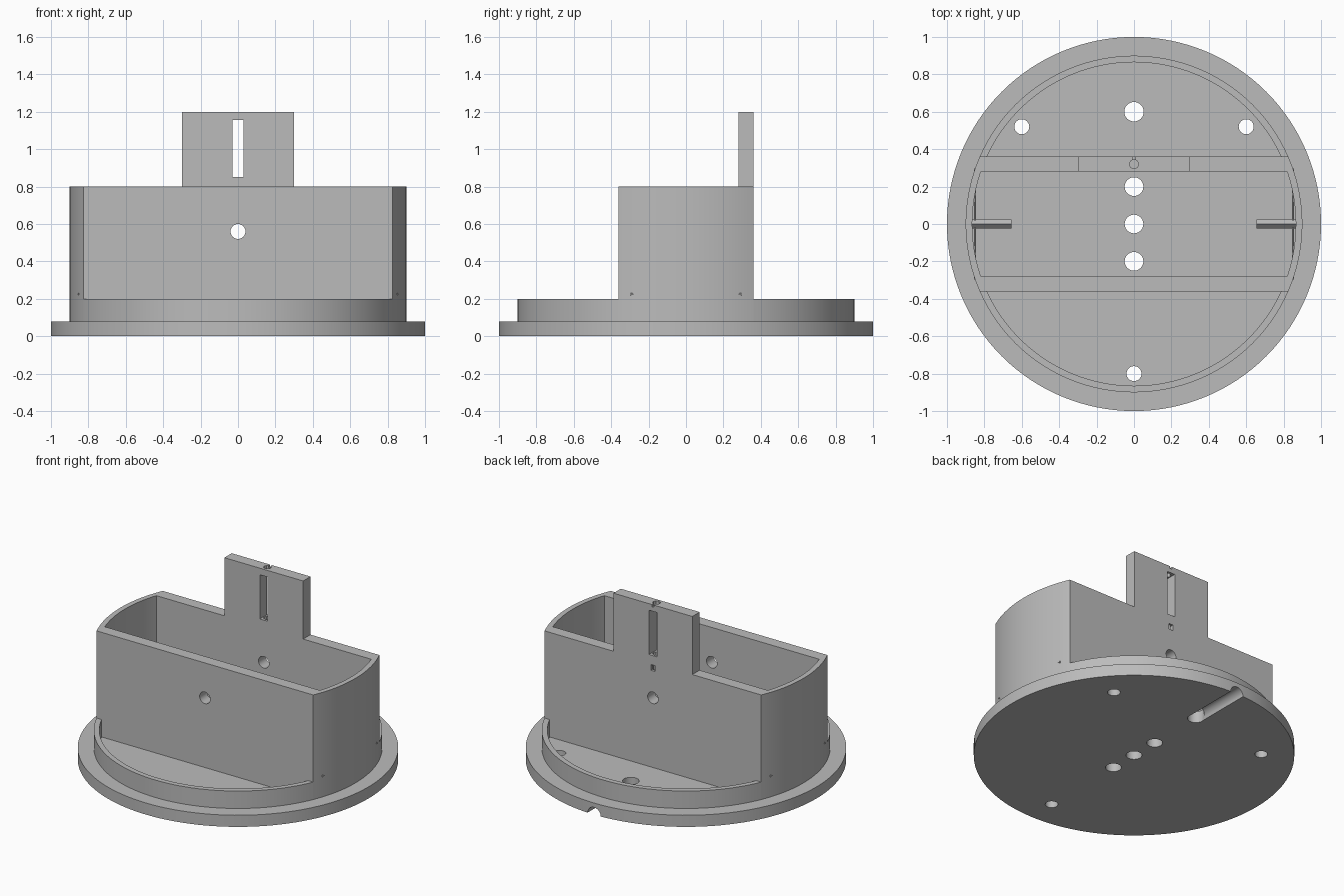
import bpy, bmesh, math
from mathutils import Matrix

cube = bpy.data.objects.get("Cube")
if cube:
    bpy.data.objects.remove(cube, do_unlink=True)

grey = bpy.data.materials.new("plain grey")
grey.use_nodes = True
COLOUR = (0.5, 0.5, 0.5, 1)
grey.diffuse_color = COLOUR
grey.node_tree.nodes["Principled BSDF"].inputs["Base Color"].default_value = COLOUR

BASE_R, WALL_R, INNER_R = 1.0, 0.9, 0.865
BASE_TOP, RIM_TOP, TUB_TOP, TAB_TOP = 0.08, 0.2, 0.8, 1.2
OUT_Y, IN_Y = 0.36, 0.28


def finish(name, bm):
    bmesh.ops.recalc_face_normals(bm, faces=bm.faces)
    mesh = bpy.data.meshes.new(name)
    bm.to_mesh(mesh)
    bm.free()
    mesh.materials.append(grey)
    ob = bpy.data.objects.new(name, mesh)
    bpy.context.collection.objects.link(ob)
    return ob


def prism(name, outline, z0, z1):
    bm = bmesh.new()
    face = bm.faces.new([bm.verts.new((x, y, z0)) for x, y in outline])
    new = bmesh.ops.extrude_face_region(bm, geom=[face])["geom"]
    bmesh.ops.translate(bm, vec=(0, 0, z1 - z0),
                        verts=[v for v in new if isinstance(v, bmesh.types.BMVert)])
    return finish(name, bm)


def box(name, x, y, z):
    return prism(name, [(x[0], y[0]), (x[1], y[0]), (x[1], y[1]), (x[0], y[1])], *z)


def rod(name, centre, r, length, axis="Z", sides=32):
    bm = bmesh.new()
    turn = {"X": Matrix.Rotation(math.pi / 2, 4, "Y"),
            "Y": Matrix.Rotation(math.pi / 2, 4, "X"), "Z": Matrix()}[axis]
    bmesh.ops.create_cone(bm, cap_ends=True, segments=sides, radius1=r, radius2=r,
                          depth=length, matrix=Matrix.Translation(centre) @ turn)
    return finish(name, bm)


def arc(r, a0, a1, n=48):
    return [(r * math.cos(a0 + (a1 - a0) * i / n), r * math.sin(a0 + (a1 - a0) * i / n))
            for i in range(n + 1)]


def slab_outline(r, half):
    # Disc with its front and back cut straight
    a = math.asin(half / r)
    return arc(r, -a, a, 24) + arc(r, math.pi - a, math.pi + a, 24)


def combine(target, tools, operation="DIFFERENCE"):
    for tool in tools:
        tool.hide_render = True
        mod = target.modifiers.new("cut", "BOOLEAN")
        mod.operation, mod.solver, mod.object = operation, "EXACT", tool
        bpy.context.view_layer.objects.active = target
        bpy.ops.object.modifier_apply(modifier=mod.name)
        bpy.data.objects.remove(tool, do_unlink=True)


def smooth(ob):
    bpy.ops.object.select_all(action="DESELECT")
    ob.select_set(True)
    bpy.context.view_layer.objects.active = ob
    bpy.ops.object.shade_smooth_by_angle(angle=math.radians(30))


# Base disc with its bolt holes and a cable groove underneath
base = rod("base_disc", (0, 0, BASE_TOP / 2), BASE_R, BASE_TOP, sides=128)
holes = [(0, 0.6, 0.052), (0, 0.2, 0.05), (0, 0, 0.05), (0, -0.2, 0.05),
         (0.6, 0.52, 0.04), (-0.6, 0.52, 0.04), (0, -0.8, 0.04)]
combine(base, [rod("hole", (x, y, 0.05), r, 0.4) for x, y, r in holes])
combine(base, [rod("groove", (0, 0.85, 0), 0.05, 0.5, "Y")])
smooth(base)

# Crescent rims in front of and behind the tub
for name, side in (("front_rim", -1), ("back_rim", 1)):
    a, b = math.asin(OUT_Y / WALL_R), math.asin(OUT_Y / INNER_R)
    outline = arc(WALL_R, a, math.pi - a) + arc(INNER_R, math.pi - b, b)
    smooth(prism(name, [(x, side * y) for x, y in outline], BASE_TOP, RIM_TOP))

# Open tub with a raised tab on the back wall
tub = prism("tub_walls", slab_outline(WALL_R, OUT_Y), BASE_TOP, TUB_TOP)
combine(tub, [prism("hollow", slab_outline(INNER_R, IN_Y), 0, 1)])
combine(tub, [box("tab", (-0.3, 0.3), (IN_Y, OUT_Y), (0.7, TAB_TOP))], "UNION")

# Openings: wall hole, tab slot, screw bore, rear window and top notch
combine(tub, [
    rod("wall_hole", (0, 0, 0.56), 0.04, 1, "Y"),
    box("tab_slot", (-0.03, 0.03), (0.2, 0.5), (0.85, 1.155)),
    rod("screw_bore", (0, 0.32, 0.98), 0.025, 0.5, sides=8),
    box("rear_window", (-0.016, 0.016), (0.32, 0.5), (0.745, 0.785)),
    box("top_notch", (-0.007, 0.007), (0.32, 0.5), (1.185, 1.3)),
])
smooth(tub)

# Inner pegs, each on a thin cross pin
for name, side in (("left", 1), ("right", -1)):
    rod(name + "_peg", (side * 0.76, 0, 0.225), 0.025, 0.21, "X", 4)
    rod(name + "_pin", (side * 0.85, 0, 0.225), 0.006, 0.594, "Y", 8)
